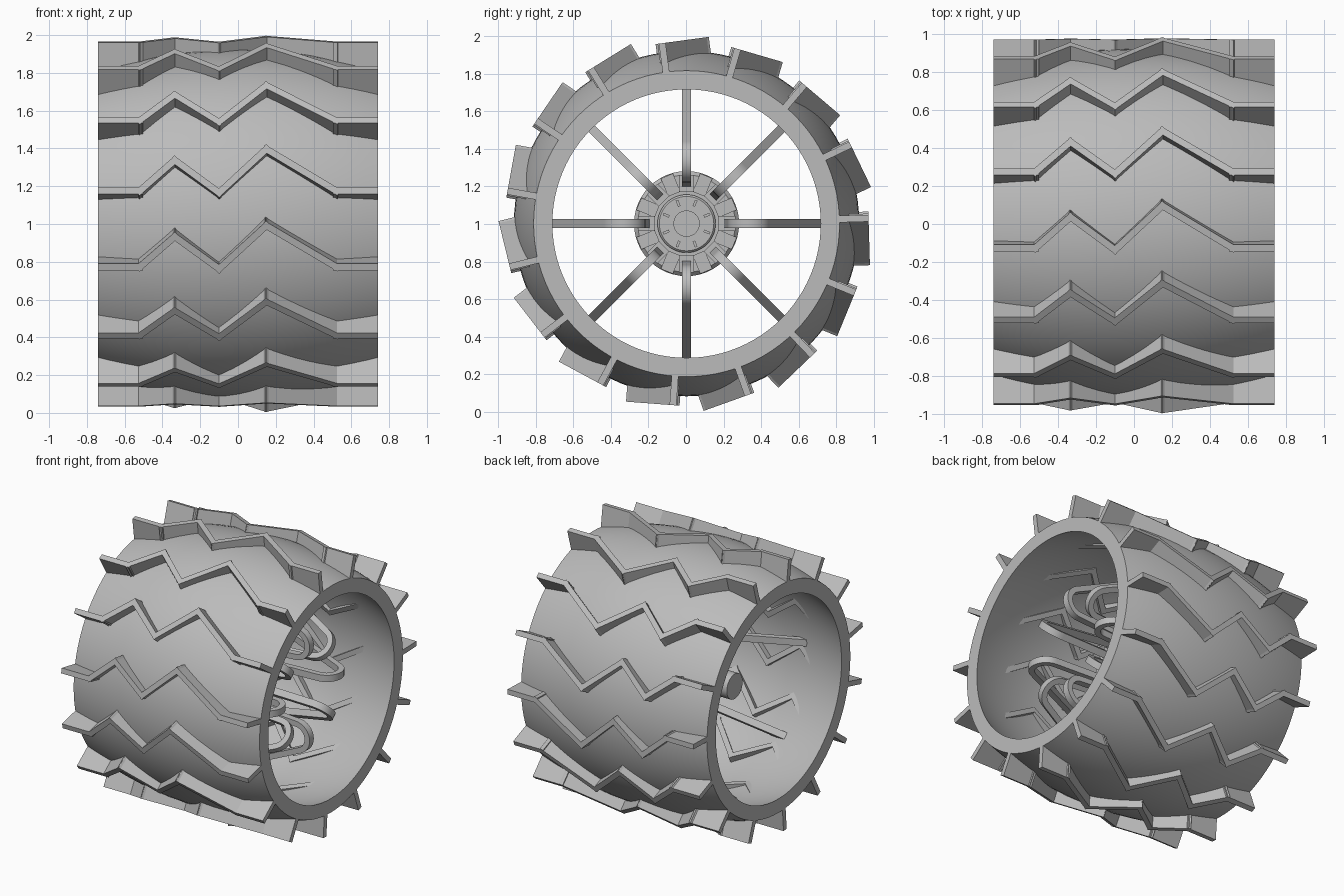
import bpy, bmesh
from math import sin, cos, pi, radians, atan2, hypot
from mathutils import Vector, Matrix

cube = bpy.data.objects.get("Cube")
if cube:
    bpy.data.objects.remove(cube, do_unlink=True)

HALF = 0.74                              # half width of the wheel
CENTRE = Vector((0, 0.003, 1.002))

metal = bpy.data.materials.new("grey metal")
metal.use_nodes = True
metal.diffuse_color = (0.5, 0.5, 0.5, 1)
metal.node_tree.nodes["Principled BSDF"].inputs["Base Color"].default_value = (0.5, 0.5, 0.5, 1)


def finish(name, bm):
    bmesh.ops.recalc_face_normals(bm, faces=bm.faces)
    mesh = bpy.data.meshes.new(name)
    bm.to_mesh(mesh)
    bm.free()
    mesh.materials.append(metal)
    obj = bpy.data.objects.new(name, mesh)
    obj.location = CENTRE
    bpy.context.collection.objects.link(obj)
    bpy.ops.object.select_all(action="DESELECT")
    obj.select_set(True)
    bpy.context.view_layer.objects.active = obj
    bpy.ops.object.shade_smooth_by_angle(angle=radians(30))
    return obj


def place(angle):
    """Local (along axle, radial, tangential) to wheel space."""
    c, s = cos(angle), sin(angle)
    return Matrix(((1, 0, 0), (0, c, s), (0, s, -c)))


def lathe(name, profile, steps=48):
    """Revolve a closed (x, radius) outline around the axle."""
    bm = bmesh.new()
    rings = []
    for i in range(steps):
        m = place(2 * pi * i / steps)
        rings.append([bm.verts.new(m @ Vector((x, r, 0))) for x, r in profile])
    n = len(profile)
    for i in range(steps):
        a, b = rings[i], rings[(i + 1) % steps]
        for j in range(n):
            k = (j + 1) % n
            bm.faces.new((a[j], a[k], b[k], b[j]))
    bmesh.ops.remove_doubles(bm, verts=bm.verts, dist=1e-5)
    return finish(name, bm)


def prism(bm, outline, depth, m):
    """Extrude an outline of local points along a local vector."""
    a = [bm.verts.new(m @ p) for p in outline]
    b = [bm.verts.new(m @ (p + depth)) for p in outline]
    bm.faces.new(a)
    bm.faces.new(b)
    for j in range(len(a)):
        k = (j + 1) % len(a)
        bm.faces.new((a[j], a[k], b[k], b[j]))


def block(bm, x0, x1, r0, r1, width, m):
    base = [Vector((x, r, -width / 2)) for x, r in ((x0, r0), (x1, r0), (x1, r1), (x0, r1))]
    prism(bm, base, Vector((0, 0, width)), m)


# Barrel shell with a crowned outer and inner surface
def crown(edge, rise, x):
    return edge + rise * (1 - (x / HALF) ** 2)


xs = [HALF * (i / 12 - 1) for i in range(25)]
outer = [(x, crown(0.815, 0.105, x)) for x in xs]
inner = [(x, crown(0.715, 0.14, x)) for x in reversed(xs)]
lathe("barrel_shell", outer + inner, 96)

# Zigzag treads: straight bars that overlap at each bend
path = [(-HALF, 0), (-0.52, 0), (-0.335, 0.165), (-0.1, -0.01),
        (0.15, 0.225), (0.52, 0), (HALF, 0)]
THICK = 0.036
bm = bmesh.new()
for i in range(15):
    m = place(radians(1.7 + 24 * i))
    for (xa, ta), (xb, tb) in zip(path, path[1:]):
        length = hypot(xb - xa, tb - ta)
        ux, ut = (xb - xa) / length, (tb - ta) / length
        ea = 0 if xa == -HALF else THICK / 2
        eb = 0 if xb == HALF else THICK / 2
        corners = []
        for along, side in ((-ea, -1), (length + eb, -1), (length + eb, 1), (-ea, 1)):
            off = side * THICK / 2
            corners.append(Vector((xa + ux * along - ut * off, 0.805,
                                   ta + ut * along + ux * off)))
        prism(bm, corners, Vector((0, 0.165, 0)), m)
finish("zigzag_treads", bm)

# Flexible spokes: hub leg, rounded loop, long leg back to the rim
loop = [(0.47 + 0.095 * cos(a), 0.335 + 0.095 * sin(a))
        for a in (radians(-90 + 155 * i / 14) for i in range(15))]
line = [(0.06, 0.215)] + loop + [(-0.41, 0.845)]
bm = bmesh.new()
for i in range(8):
    m = place(i * pi / 4)
    sections = []
    for j, (x, r) in enumerate(line):
        p, q = line[max(j - 1, 0)], line[min(j + 1, len(line) - 1)]
        a = atan2(q[1] - p[1], q[0] - p[0])
        nx, nr = -sin(a) * 0.02, cos(a) * 0.02
        sections.append([bm.verts.new(m @ Vector((x + s * nx, r + s * nr, w)))
                         for s, w in ((-1, -0.024), (1, -0.024), (1, 0.024), (-1, 0.024))])
    for a, b in zip(sections, sections[1:]):
        for j in range(4):
            k = (j + 1) % 4
            bm.faces.new((a[j], a[k], b[k], b[j]))
    bm.faces.new(sections[0])
    bm.faces.new(sections[-1])
finish("looped_spokes", bm)

# Hub drum, collar, cap and axle stub
lathe("hub_drum", [(-0.03, 0), (-0.03, 0.25), (0, 0.28), (0.07, 0.28), (0.09, 0.26), (0.09, 0)])
lathe("hub_collar", [(0.08, 0), (0.08, 0.155), (0.12, 0.155), (0.13, 0.145), (0.13, 0)])
lathe("hub_cap", [(0.12, 0), (0.12, 0.07), (0.145, 0.07), (0.145, 0)])
lathe("axle_stub", [(-0.39, 0), (-0.39, 0.09), (0, 0.09), (0, 0)])

# Spoke clamps, ribs between them, and small collar teeth
bm = bmesh.new()
for i in range(8):
    clamp = place(i * pi / 4)
    block(bm, 0.05, 0.12, 0.17, 0.26, 0.08, clamp)
    between = place((i + 0.5) * pi / 4)
    block(bm, 0.05, 0.105, 0.17, 0.275, 0.07, between)
    block(bm, 0.12, 0.138, 0.1, 0.135, 0.014, between)
finish("hub_fittings", bm)
